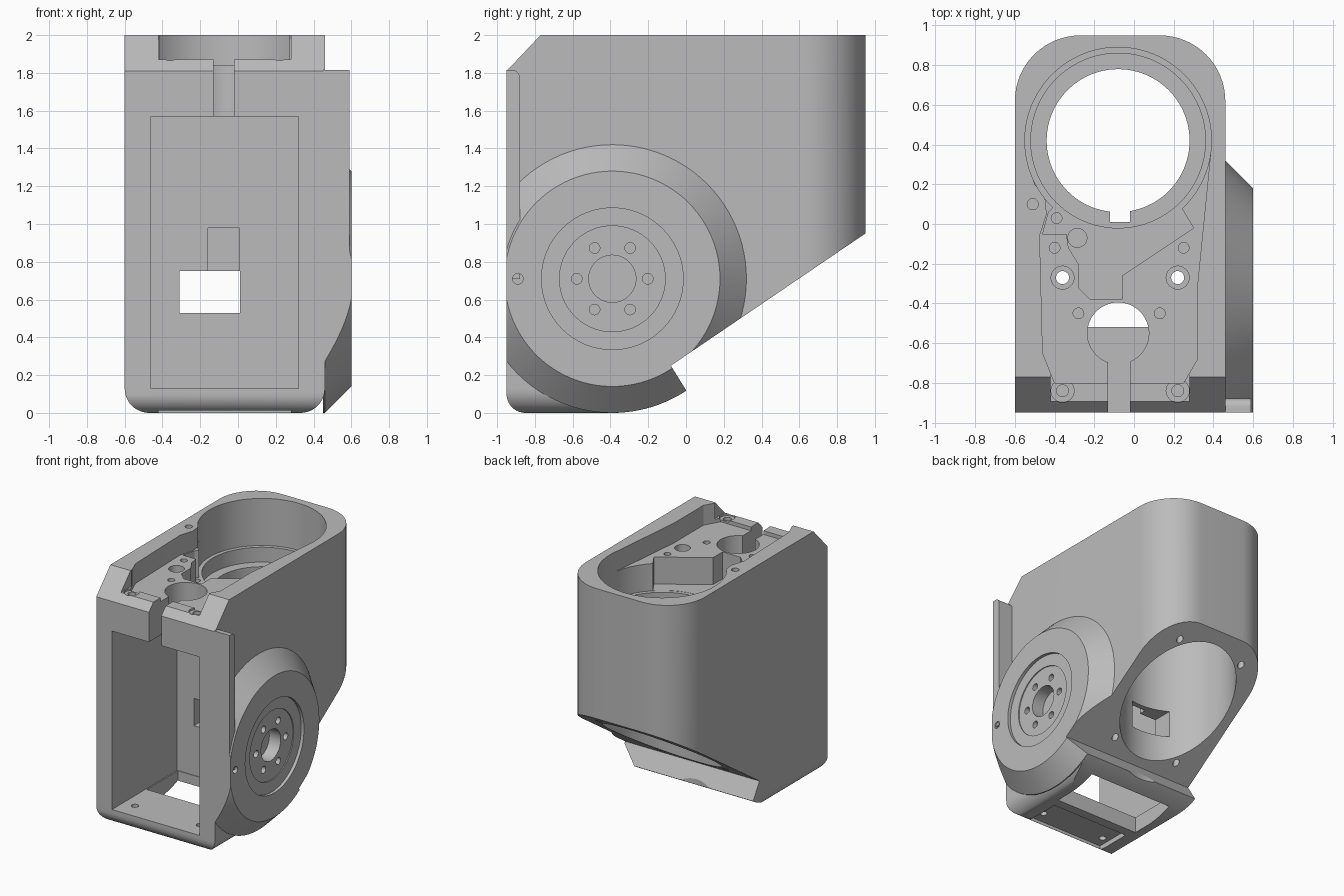
import bpy, bmesh, math
from mathutils import Vector

cube = bpy.data.objects.get("Cube")
if cube:
    bpy.data.objects.remove(cube, do_unlink=True)

grey = bpy.data.materials.new("plain grey")
grey.use_nodes = True
colour = (0.5, 0.5, 0.5, 1)
grey.diffuse_color = colour
grey.node_tree.nodes["Principled BSDF"].inputs["Base Color"].default_value = colour


def arc(cx, cy, r, a0, a1, n=16):
    """Points on an arc, angles in degrees."""
    steps = [math.radians(a0 + (a1 - a0) * i / n) for i in range(n + 1)]
    return [(cx + r * math.cos(a), cy + r * math.sin(a)) for a in steps]


def loft(name, rings, axis):
    """Solid through rings of (points, level) along an axis."""
    place = {"x": lambda p, d: (d, p[0], p[1]),
             "y": lambda p, d: (p[0], d, p[1]),
             "z": lambda p, d: (p[0], p[1], d)}[axis]
    bm = bmesh.new()
    loops = [[bm.verts.new(place(p, d)) for p in pts] for pts, d in rings]
    bm.faces.new(loops[0])
    bm.faces.new(loops[-1])
    for a, b in zip(loops, loops[1:]):
        for i in range(len(a)):
            j = (i + 1) % len(a)
            bm.faces.new((a[i], a[j], b[j], b[i]))
    bmesh.ops.recalc_face_normals(bm, faces=bm.faces)
    mesh = bpy.data.meshes.new(name)
    bm.to_mesh(mesh)
    bm.free()
    mesh.materials.append(grey)
    ob = bpy.data.objects.new(name, mesh)
    bpy.context.collection.objects.link(ob)
    return ob


def prism(pts, axis, lo, hi, name="cutter"):
    return loft(name, [(pts, lo), (pts, hi)], axis)


def rod(u, v, r, axis, lo, hi, n=48):
    return prism(arc(u, v, r, 0, 360, n)[:-1], axis, lo, hi)


def box(x0, x1, y0, y1, z0, z1):
    return prism([(x0, y0), (x1, y0), (x1, y1), (x0, y1)], "z", z0, z1)


def combine(ob, other, operation="DIFFERENCE"):
    mod = ob.modifiers.new("cut", "BOOLEAN")
    mod.operation, mod.solver, mod.object = operation, "EXACT", other
    bpy.context.view_layer.update()
    graph = bpy.context.evaluated_depsgraph_get()
    mesh = bpy.data.meshes.new_from_object(ob.evaluated_get(graph))
    ob.modifiers.clear()
    ob.data = mesh
    bpy.data.objects.remove(other, do_unlink=True)


def smooth(ob):
    bpy.ops.object.select_all(action="DESELECT")
    ob.select_set(True)
    bpy.context.view_layer.objects.active = ob
    bpy.ops.object.shade_smooth_by_angle(angle=math.radians(25))


# Shared side outline: sloped underside, stepped toe, chamfered top front
HUB_Y, HUB_Z = -0.39, 0.71
side = ([(-0.77, 2), (-0.95, 1.81)] + arc(-0.85, 0.1, 0.1, 180, 270, 10)
        + arc(HUB_Y, HUB_Z, 0.71, 270, 303.5, 14)
        + [(-0.08, 0.25), (0.95, 0.95), (0.95, 2)])

# Body: plan outline trimmed by the front and side outlines
plan = ([(-0.6, -0.95), (0.46, -0.95)] + arc(0.13, 0.62, 0.33, 0, 90)
        + arc(-0.27, 0.62, 0.33, 90, 180))
front = ([(0.46, 2.2), (-0.6, 2.2)] + arc(-0.47, 0.13, 0.13, 180, 270, 12)
         + arc(0.33, 0.13, 0.13, 270, 360, 12))
body = prism(plan, "z", -0.1, 2.1, "body")
combine(body, prism(front, "y", -1.2, 1.2), "INTERSECT")
combine(body, prism(side, "x", -1, 1), "INTERSECT")

# Front compartment, floor opening and window into the bore
BX, BY = -0.08, 0.42
cuts = [
    box(-0.46, 0.32, -1.1, -0.12, 0.13, 1.57),
    box(-0.45, 0.31, -0.52, -0.125, -0.1, 0.2),
    box(-0.42, 0.28, -0.9, -0.6, -0.1, 0.04),
    box(-0.31, 0.01, -0.2, 0.2, 0.53, 0.75),
    box(-0.16, 0.008, -0.2, -0.06, 0.7, 0.98),
]

# Stepped vertical bore with a keyed ledge
cuts += [
    rod(BX, BY, 0.47, "z", 1.62, 2.2, 96),
    rod(BX, BY, 0.44, "z", 1.5, 1.8, 96),
    rod(BX, BY, 0.36, "z", 1.2, 1.7, 96),
    rod(BX, BY, 0.438, "z", -0.1, 1.42, 96),
    box(-0.12, -0.02, 0.01, 0.2, 1.3, 1.6),
]

# Top tray and its deeper channel
tray = [(0.385, 0.35), (0.32, -0.3), (0.32, -0.68), (0.25, -0.8),
        (-0.4, -0.8), (-0.46, -0.65), (-0.475, -0.06), (-0.44, 0.05),
        (-0.45, 0.15), (-0.5, 0.2), (-0.53, 0.3), (BX, BY)]
channel = [(0.24, 0.08), (0.3, -0.02), (-0.06, -0.26), (-0.06, -0.38),
           (-0.22, -0.38), (-0.28, -0.32), (-0.28, -0.2), (-0.33, -0.12),
           (-0.34, -0.05), (-0.46, -0.05), (-0.43, 0.06), (BX, BY)]
cuts += [
    prism(tray, "z", 1.84, 2.2),
    prism(channel, "z", 1.622, 2.15),
    box(-0.42, 0.28, -1.1, -0.76, 1.87, 2.25),
    rod(BX, -0.55, 0.155, "z", 1.5, 2.1),
    box(-0.13, -0.02, -1.1, -0.6, 1.5, 2.12),
]

# Screw holes in the tray, rim, floor and underside
for x in (-0.36, 0.22):
    cuts += [rod(x, -0.27, 0.058, "z", 1.76, 2.1, 24),
             rod(x, -0.27, 0.033, "z", 1.5, 2.1, 24),
             rod(x, -0.84, 0.058, "z", 1.855, 2.1, 24),
             rod(x, -0.84, 0.03, "z", 1.65, 2.1, 24),
             rod(x, -0.8, 0.027, "z", -0.1, 0.3, 24)]
for x, y, r in ((-0.39, 0.03, 0.027), (-0.285, -0.07, 0.048), (-0.4, -0.12, 0.027),
                (0.25, -0.12, 0.027), (-0.28, -0.45, 0.027), (0.13, -0.45, 0.027)):
    cuts.append(rod(x, y, r, "z", 1.6, 2.1, 24))
cuts.append(rod(-0.51, 0.1, 0.028, "z", 1.85, 2.1, 24))
for x in (BX - 0.3, BX + 0.3):
    for y in (BY - 0.38, BY + 0.38):
        slope_z = 0.25 + 0.68 * (y + 0.08)
        cuts.append(rod(x, y, 0.025, "z", slope_z - 0.15, slope_z + 0.12, 24))
for cutter in cuts:
    combine(body, cutter)

# Conical side hub trimmed to the side outline
rings = [(arc(HUB_Y, HUB_Z, r, 0, 360, 96)[:-1], x)
         for r, x in ((0.71, 0.45), (0.71, 0.46), (0.57, 0.6))]
hub = loft("side_hub", rings, "x")
combine(hub, prism(side, "x", -1, 1), "INTERSECT")

# Hub face: shallow recess, centre bore and bolt holes
combine(hub, rod(HUB_Y, HUB_Z, 0.375, "x", 0.575, 0.7, 64))
combine(hub, rod(HUB_Y, HUB_Z, 0.28, "x", 0.567, 0.7, 64))
combine(hub, rod(HUB_Y, HUB_Z, 0.125, "x", 0.465, 0.7))
for y, z in arc(HUB_Y, HUB_Z, 0.188, 0, 300, 5):
    combine(hub, rod(y, z, 0.028, "x", 0.47, 0.7, 24))
combine(hub, rod(-0.89, HUB_Z, 0.028, "x", 0.5, 0.7, 24))

# Upright front flange above the hub
outline = [(-0.95, 0.71), (-0.88, 0.71)] + arc(-0.92, 1.775, 0.04, 0, 90, 8) + [(-0.95, 1.815)]
flange = prism(outline, "x", 0.45, 0.59, "front_flange")

for part in (body, hub, flange):
    smooth(part)
